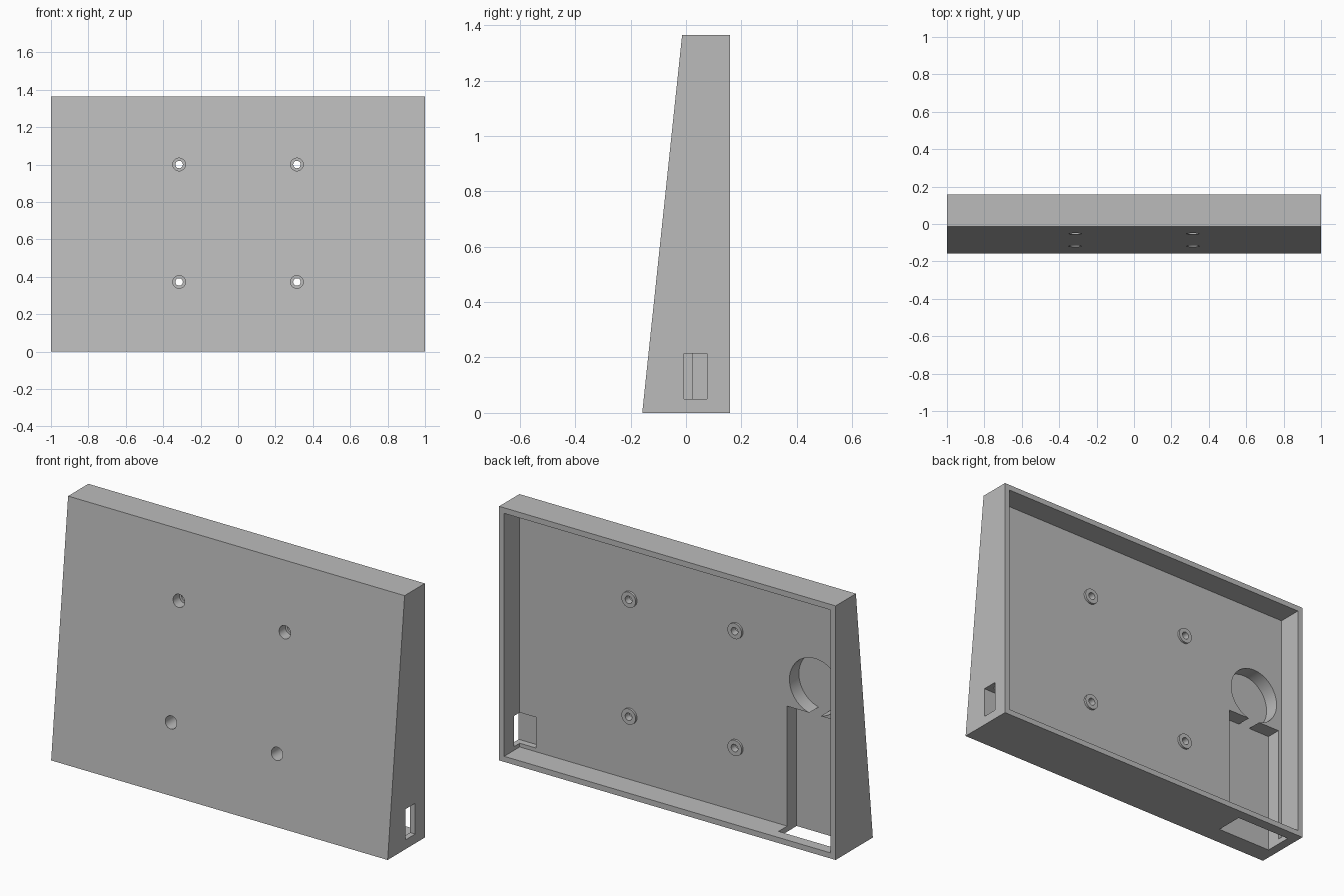
import bpy
import math
from mathutils import Vector

cube = bpy.data.objects.get("Cube")
if cube:
    bpy.data.objects.remove(cube)

grey = bpy.data.materials.new("plain_grey")
grey.use_nodes = True
COLOUR = (0.5, 0.5, 0.5, 1)
grey.diffuse_color = COLOUR
for node in grey.node_tree.nodes:
    if node.type == 'BSDF_PRINCIPLED':
        node.inputs["Base Color"].default_value = COLOUR

HEIGHT, BACK, WALL = 1.365, 0.158, 0.03
FLOOR = 0.026        # inner face of the solid front
POCKET = -0.054      # deepest level of the cable recess


def box(name, x, y, z):
    """Box from its x, y and z ranges."""
    bpy.ops.mesh.primitive_cube_add(size=1)
    ob = bpy.context.object
    ob.name = name
    ob.location = Vector((sum(x), sum(y), sum(z))) / 2
    ob.scale = (x[1] - x[0], y[1] - y[0], z[1] - z[0])
    bpy.ops.object.transform_apply(location=True, rotation=True, scale=True)
    return ob


def rod(name, x, z, r, y0, y1, sides=48):
    """Cylinder running front to back."""
    bpy.ops.mesh.primitive_cylinder_add(
        vertices=sides, radius=r, depth=y1 - y0,
        location=(x, (y0 + y1) / 2, z), rotation=(math.pi / 2, 0, 0))
    ob = bpy.context.object
    ob.name = name
    bpy.ops.object.transform_apply(location=True, rotation=True, scale=True)
    return ob


def combine(body, tool, operation='DIFFERENCE'):
    """Apply a boolean and discard the tool."""
    mod = body.modifiers.new("cut", 'BOOLEAN')
    mod.operation = operation
    mod.solver = 'EXACT'
    mod.object = tool
    bpy.context.view_layer.objects.active = body
    bpy.ops.object.modifier_apply(modifier=mod.name)
    bpy.data.objects.remove(tool)


# Wedge body: a box whose top front edge leans back
body = box("wedge_housing", (-1, 1), (-BACK, BACK), (0, HEIGHT))
for v in body.data.vertices:
    if v.co.z > 1 and v.co.y < 0:
        v.co.y = -0.014

# Open tray at the back
combine(body, box("tray", (WALL - 1, 1 - WALL), (FLOOR, 0.4), (WALL, HEIGHT - WALL)))

# Low bosses and stepped screw holes
holes = [(x, z) for x in (-0.315, 0.315) for z in (0.372, 1.0)]
for x, z in holes:
    combine(body, rod("boss", x, z, 0.042, FLOOR - 0.01, FLOOR + 0.012), 'UNION')
for x, z in holes:
    combine(body, rod("counterbore", x, z, 0.034, -0.4, 0.0))
    combine(body, rod("screw_hole", x, z, 0.02, -0.2, 0.1))

# Cable recess: slot through the base and round pocket above it
combine(body, box("slot", (-0.95, -0.62), (POCKET, 0.1), (-0.1, 0.674)))
combine(body, rod("round_pocket", -0.785, 0.822, 0.152, POCKET, 0.1, 64))

# Side window with a shallow pocket behind it
combine(body, box("window", (0.872, 1.2), (-0.008, 0.076), (0.05, 0.215)))

# Finish
body.data.materials.clear()
body.data.materials.append(grey)
bpy.ops.object.select_all(action='DESELECT')
body.select_set(True)
bpy.context.view_layer.objects.active = body
bpy.ops.object.shade_smooth_by_angle(angle=math.radians(30))
